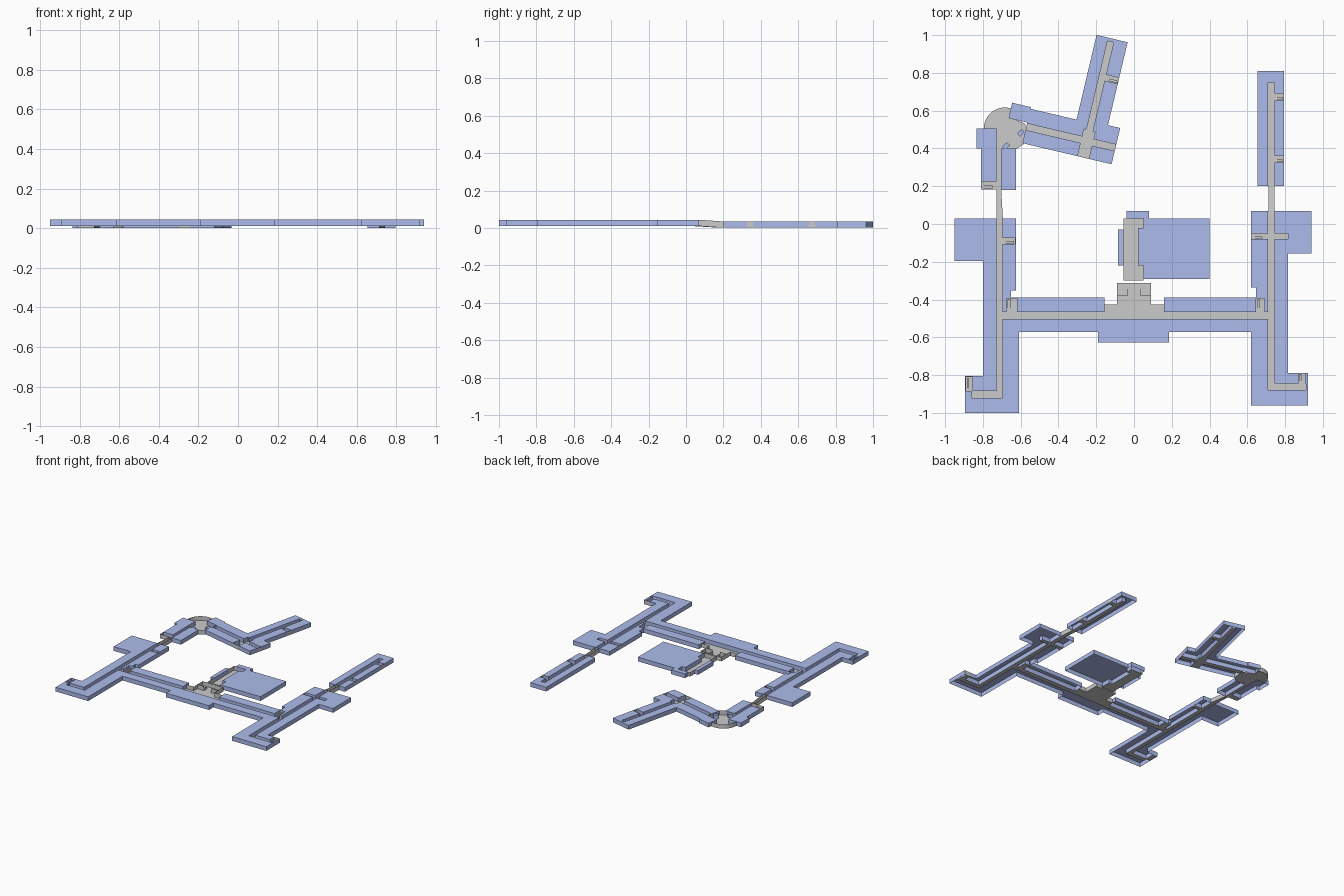
import bpy, bmesh
from math import sin, cos, radians
from mathutils import Matrix

if "Cube" in bpy.data.objects:
    bpy.data.objects.remove(bpy.data.objects["Cube"])

HIGH, LOW, H = 0.010, 0.001, 0.0335      # two storey levels and the wall height
blue = bpy.data.materials.new("room_blue")
blue.diffuse_color = (0.42, 0.50, 0.84, 1)
blue.use_nodes = True
blue.node_tree.nodes["Principled BSDF"].inputs["Base Color"].default_value = blue.diffuse_color


def finish(bm, name, mat=None, matrix=None):
    bmesh.ops.remove_doubles(bm, verts=bm.verts, dist=1e-5)
    me = bpy.data.meshes.new(name)
    bm.to_mesh(me)
    bm.free()
    ob = bpy.data.objects.new(name, me)
    bpy.context.collection.objects.link(ob)
    if mat:
        me.materials.append(mat)
    if matrix:
        ob.matrix_world = matrix
    return ob


def face(bm, pts):
    bm.faces.new([bm.verts.new(p) for p in pts])


def floor_plan(name, rects, z, matrix=None):
    """Paint rectangles (kind, x0, x1, y0, y1) on a grid, later ones on top.
    R = roofed room shell, H = open hallway, '-' = nothing."""
    xs = sorted({v for r in rects for v in r[1:3]})
    ys = sorted({v for r in rects for v in r[3:5]})

    def kind(i, j):
        if not (0 <= i < len(xs) - 1 and 0 <= j < len(ys) - 1):
            return '-'
        x, y = (xs[i] + xs[i + 1]) / 2, (ys[j] + ys[j + 1]) / 2
        k = '-'
        for r in rects:
            if r[1] < x < r[2] and r[3] < y < r[4]:
                k = r[0]
        return k

    rooms, halls = bmesh.new(), bmesh.new()
    for i in range(len(xs) - 1):
        for j in range(len(ys) - 1):
            k = kind(i, j)
            if k not in 'RH':
                continue
            bm, level = (rooms, z + H) if k == 'R' else (halls, z)
            c = [(xs[i], ys[j]), (xs[i + 1], ys[j]), (xs[i + 1], ys[j + 1]), (xs[i], ys[j + 1])]
            face(bm, [(*p, level) for p in c])
            for e, (di, dj) in enumerate([(0, -1), (1, 0), (0, 1), (-1, 0)]):
                n = kind(i + di, j + dj)
                if (k == 'R' and n != 'R') or (k == 'H' and n == '-'):
                    a, b = c[e], c[(e + 1) % 4]
                    face(bm, [(*a, z), (*b, z), (*b, z + H), (*a, z + H)])
    finish(rooms, name + "_rooms", blue, matrix)
    finish(halls, name + "_hallways", None, matrix)


def boxes(name, items, z, mat=None, matrix=None):
    """Boxes (x0, x1, y0, y1, height) standing on z."""
    bm = bmesh.new()
    for x0, x1, y0, y1, h in items:
        m = Matrix.Translation(((x0 + x1) / 2, (y0 + y1) / 2, z + h / 2)) @ \
            Matrix.Diagonal((x1 - x0, y1 - y0, h, 1))
        bmesh.ops.create_cube(bm, size=1, matrix=m)
    finish(bm, name, mat, matrix)


def stair(name, x0, x1, y0, y1, z, along='x', matrix=None):
    """Five steps filling half of a stairwell, beside a thin divider."""
    items, n = [], 5
    for k in range(n):
        h = H * 0.6 * (k + 1) / n
        if along == 'x':
            s = (x1 - x0) / n
            items.append((x0 + k * s, x0 + (k + 1) * s, y0, (y0 + y1) / 2, h))
        else:
            s = (y1 - y0) / n
            items.append((x0, (x0 + x1) / 2, y0 + k * s, y0 + (k + 1) * s, h))
    boxes(name, items, z, None, matrix)


# Main building: two long wings joined by a cross corridor and an entrance hall
floor_plan("main_building", [
    ('R', -0.80, -0.61, -0.99, -0.50), ('R', -0.895, -0.61, -1.0, -0.805),
    ('-', -0.895, -0.80, -0.80, -0.20), ('R', -0.80, -0.625, -0.50, 0.03),
    ('R', -0.95, -0.727, -0.197, 0.03), ('-', -0.65, -0.62, -0.40, -0.352),
    ('R', -0.65, 0.64, -0.572, -0.39), ('R', -0.19, 0.185, -0.627, -0.503),
    ('R', 0.62, 0.815, -0.96, -0.155), ('R', 0.62, 0.92, -0.96, -0.79),
    ('R', 0.62, 0.94, -0.155, 0.07), ('-', 0.60, 0.645, -0.39, -0.335),
    ('H', -0.727, -0.696, -0.92, 0.03), ('H', -0.86, -0.696, -0.92, -0.885),
    ('H', -0.89, -0.855, -0.885, -0.81), ('H', -0.696, -0.63, -0.105, -0.075),
    ('H', -0.727, 0.743, -0.503, -0.466), ('H', -0.675, -0.62, -0.466, -0.395),
    ('H', 0.645, 0.69, -0.466, -0.395),
    ('H', 0.71, 0.743, -0.88, 0.07), ('H', 0.71, 0.91, -0.88, -0.845),
    ('H', 0.87, 0.905, -0.845, -0.79), ('H', 0.62, 0.815, -0.08, -0.05),
    ('-', -0.155, 0.16, -0.425, -0.385), ('H', -0.155, 0.16, -0.466, -0.425),
    ('H', -0.09, 0.09, -0.425, -0.312),
], HIGH)

# Central hall pavilion
floor_plan("central_hall", [
    ('R', -0.04, 0.08, 0.03, 0.07), ('R', -0.085, -0.055, -0.22, -0.03),
    ('R', 0.02, 0.40, -0.29, 0.03),
    ('H', -0.055, 0.02, -0.30, 0.03), ('H', 0.02, 0.05, -0.02, 0.03),
    ('H', 0.02, 0.05, -0.30, -0.22),
], HIGH)

# Lower north-east wing
floor_plan("north_east_wing", [
    ('R', 0.655, 0.795, 0.20, 0.81), ('H', 0.71, 0.743, 0.20, 0.75),
    ('H', 0.743, 0.795, 0.655, 0.69), ('H', 0.743, 0.795, 0.325, 0.36),
], LOW)

# Lower north-west wing
floor_plan("north_west_wing", [
    ('R', -0.81, -0.625, 0.18, 0.40), ('R', -0.835, -0.727, 0.40, 0.505),
    ('-', -0.82, -0.727, 0.15, 0.183), ('H', -0.727, -0.703, 0.18, 0.40),
    ('H', -0.81, -0.727, 0.183, 0.225),
], LOW)

# Angled wing, laid out in its own turned frame
turn = Matrix.Translation((-0.24, 0.455, 0)) @ Matrix.Rotation(radians(-13.3), 4, 'Z')
floor_plan("angled_wing", [
    ('R', -0.335, 0.15, -0.107, 0.080), ('R', -0.437, -0.335, 0.005, 0.089),
    ('R', -0.085, 0.084, 0.08, 0.541), ('R', 0.084, 0.15, 0.08, 0.09),
    ('H', -0.335, 0.15, -0.035, 0.0), ('H', -0.021, 0.012, -0.107, 0.523),
    ('H', -0.035, 0.026, -0.107, 0.04), ('H', 0.012, 0.084, 0.315, 0.347),
], LOW, turn)

# Rounded corner foyer with a curved outer wall
arc = [(-0.685 + 0.11 * cos(radians(a)), 0.505 + 0.112 * sin(radians(a))) for a in range(180, 69, -10)]
rest = [(-0.66, 0.565), (-0.574, 0.53), (-0.574, 0.497), (-0.582, 0.425),
        (-0.625, 0.395), (-0.703, 0.40), (-0.727, 0.40), (-0.727, 0.505)]
bm = bmesh.new()
face(bm, [(*p, LOW) for p in reversed(arc + rest)])
for line in (arc, rest[2:6]):
    for a, b in zip(line, line[1:]):
        face(bm, [(*a, LOW), (*b, LOW), (*b, LOW + H), (*a, LOW + H)])
finish(bm, "corner_foyer")
diag = Matrix.Translation((-0.638, 0.448, 0)) @ Matrix.Rotation(radians(42), 4, 'Z')
boxes("foyer_booths", [(s * 0.052 - 0.017, s * 0.052 + 0.017, -0.012, 0.012, 0.03) for s in (-1, 1)],
      LOW, blue, diag)


# Sloping link passages between the two levels, with side walls
def link(name, a0, a1, ya, b0, b1, yb):
    bm = bmesh.new()
    lo = [(a0, ya, HIGH), (a1, ya, HIGH), (b1, yb, LOW), (b0, yb, LOW)]
    up = [(x, y, z + H) for x, y, z in lo]
    face(bm, lo)
    for p, q in ((1, 2), (3, 0)):
        face(bm, [lo[p], lo[q], up[q], up[p]])
    finish(bm, name)


link("west_link", -0.727, -0.694, 0.03, -0.727, -0.703, 0.18)
link("east_link", 0.712, 0.743, 0.07, 0.712, 0.743, 0.20)

# Stair flights in the stairwells
for name, dims, z, along in [
    ("south_west_stair", (-0.885, -0.86, -0.88, -0.815), HIGH, 'y'),
    ("west_stair", (-0.69, -0.635, -0.103, -0.077), HIGH, 'x'),
    ("inner_west_stair", (-0.67, -0.63, -0.455, -0.40), HIGH, 'y'),
    ("inner_east_stair", (0.65, 0.685, -0.455, -0.40), HIGH, 'y'),
    ("south_east_stair", (0.873, 0.903, -0.84, -0.795), HIGH, 'y'),
    ("east_stair", (0.63, 0.68, -0.078, -0.052), HIGH, 'x'),
    ("north_east_stair_a", (0.748, 0.79, 0.66, 0.685), LOW, 'x'),
    ("north_east_stair_b", (0.748, 0.79, 0.33, 0.355), LOW, 'x'),
    ("north_west_stair", (-0.805, -0.75, 0.188, 0.22), LOW, 'x'),
]:
    stair(name, *dims, z, along)
stair("angled_wing_stair", 0.02, 0.08, 0.318, 0.344, LOW, 'x', turn)

# Thin partitions in the entrance hall
boxes("entrance_partitions", [
    (-0.09, -0.035, -0.379, -0.375, H), (0.035, 0.09, -0.379, -0.375, H),
    (-0.035, -0.031, -0.379, -0.345, 0.02), (0.031, 0.035, -0.379, -0.345, 0.02),
], HIGH)
